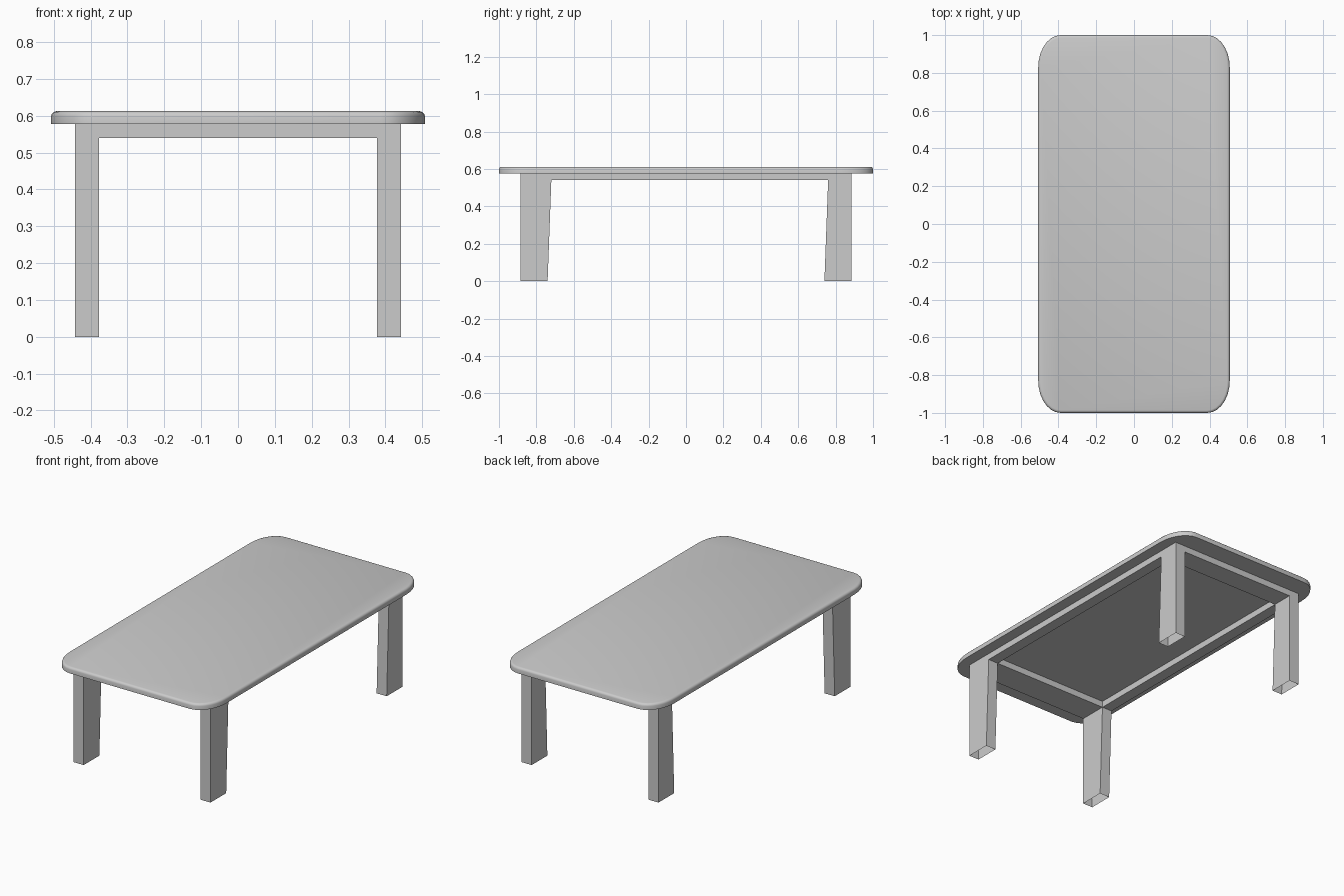
import bpy, bmesh, math

if "Cube" in bpy.data.objects:
    bpy.data.objects.remove(bpy.data.objects["Cube"])

TOP_Z, UNDER_Z, APRON_Z = 0.612, 0.577, 0.54


def finish(name, bm, smooth=False):
    bmesh.ops.recalc_face_normals(bm, faces=bm.faces)
    me = bpy.data.meshes.new(name)
    bm.to_mesh(me)
    bm.free()
    ob = bpy.data.objects.new(name, me)
    bpy.context.collection.objects.link(ob)
    if smooth:
        bpy.ops.object.select_all(action='DESELECT')
        bpy.context.view_layer.objects.active = ob
        ob.select_set(True)
        bpy.ops.object.shade_smooth_by_angle(angle=math.radians(35))
    return ob


# Tabletop: rounded slab with elliptical corners and a softened upper edge
def outline(inset, rx=0.12, ry=0.17, seg=7):
    pts = []
    for q, (sx, sy) in enumerate([(1, 1), (-1, 1), (-1, -1), (1, -1)]):
        for i in range(seg + 1):
            a = (q + i / seg) * math.pi / 2
            pts.append((sx * (0.507 - rx) + (rx - inset) * math.cos(a),
                        sy * (1.0 - ry) + (ry - inset) * math.sin(a)))
    return pts


bm = bmesh.new()
profile = [(0.0, UNDER_Z), (0.0, 0.599), (0.002, 0.605), (0.007, 0.610), (0.014, TOP_Z)]
rings = [[bm.verts.new((x, y, z)) for x, y in outline(d)] for d, z in profile]
for lo, hi in zip(rings, rings[1:]):
    n = len(lo)
    for i in range(n):
        bm.faces.new((lo[i], lo[(i + 1) % n], hi[(i + 1) % n], hi[i]))
bm.faces.new(rings[-1])
bm.faces.new(rings[0][::-1])
finish("tabletop", bm, smooth=True)

# Base: apron frame with four hollow, open-bottomed legs slanted on one side
xs = [-0.442, -0.377, 0.377, 0.442]
ys = [-0.885, -0.72, 0.76, 0.885]
foot_ys = [-0.885, -0.74, 0.74, 0.885]

bm = bmesh.new()
mid = [[bm.verts.new((x, y, APRON_Z)) for y in ys] for x in xs]
top = [[bm.verts.new((x, y, UNDER_Z)) for y in ys] for x in xs]
foot = [[bm.verts.new((x, y, 0.0)) for y in foot_ys] for x in xs]


def walls(lower, upper, loop):
    for (i, j), (k, l) in zip(loop, loop[1:] + loop[:1]):
        bm.faces.new((lower[i][j], lower[k][l], upper[k][l], upper[i][j]))


# Apron outer and inner sides
walls(mid, top, [(0, 0), (1, 0), (2, 0), (3, 0), (3, 1), (3, 2),
                 (3, 3), (2, 3), (1, 3), (0, 3), (0, 2), (0, 1)])
walls(mid, top, [(1, 1), (1, 2), (2, 2), (2, 1)])
# Leg walls at the corners, apron undersides between them
for i in range(3):
    for j in range(3):
        cell = [(i, j), (i + 1, j), (i + 1, j + 1), (i, j + 1)]
        if i != 1 and j != 1:
            walls(foot, mid, cell)
        elif (i, j) != (1, 1):
            bm.faces.new([mid[a][b] for a, b in cell][::-1])
bmesh.ops.dissolve_limit(bm, angle_limit=math.radians(0.5), verts=bm.verts, edges=bm.edges)
finish("legs_and_apron", bm)
